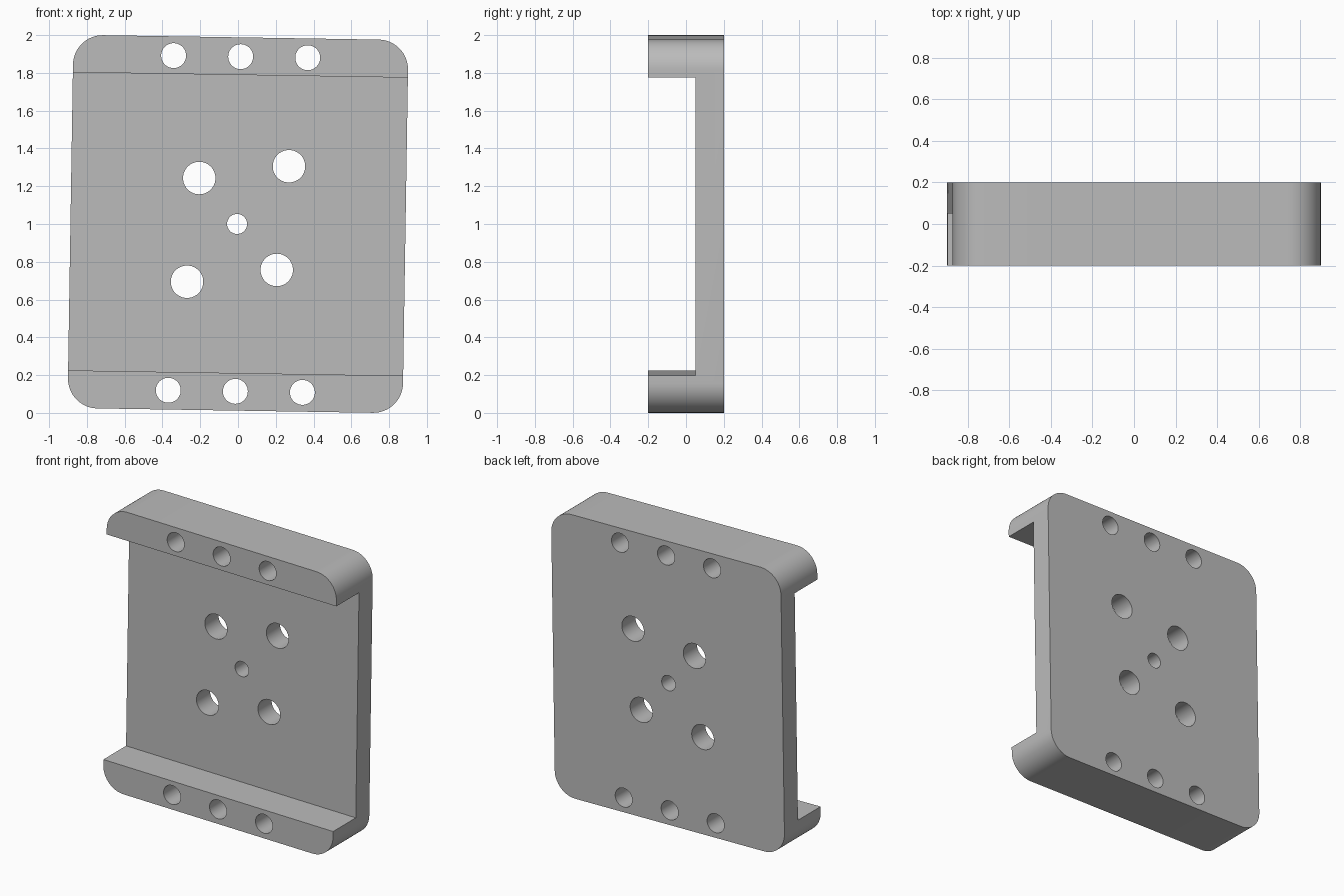
import bpy, bmesh, math
from mathutils import Matrix, Vector

if "Cube" in bpy.data.objects:
    bpy.data.objects.remove(bpy.data.objects["Cube"])

HALF_W, HALF_H, RADIUS = 0.887, 0.988, 0.158
BACK, FRONT, FLOOR = 0.2, -0.2, 0.05
LIP = 0.789                      # height of the inner lip edges from centre
TILT = 0.0159                    # slight turn of the whole plate

grey = bpy.data.materials.new("plain grey")
grey.diffuse_color = (0.5, 0.5, 0.5, 1)
grey.use_nodes = True
grey.node_tree.nodes["Principled BSDF"].inputs["Base Color"].default_value = grey.diffuse_color


def make_object(name, bm):
    bmesh.ops.recalc_face_normals(bm, faces=bm.faces)
    mesh = bpy.data.meshes.new(name)
    bm.to_mesh(mesh)
    bm.free()
    mesh.materials.append(grey)
    ob = bpy.data.objects.new(name, mesh)
    bpy.context.collection.objects.link(ob)
    return ob


def cut(target, cutter):
    mod = target.modifiers.new("cut", 'BOOLEAN')
    mod.operation = 'DIFFERENCE'
    mod.solver = 'EXACT'
    mod.object = cutter
    bpy.context.view_layer.objects.active = target
    bpy.ops.object.modifier_apply(modifier=mod.name)
    bpy.data.objects.remove(cutter)


# Rounded block
bm = bmesh.new()
outline = []
for i, (sx, sz) in enumerate([(1, 1), (-1, 1), (-1, -1), (1, -1)]):
    for k in range(17):
        a = math.pi / 2 * (i + k / 16)
        outline.append(bm.verts.new((sx * (HALF_W - RADIUS) + RADIUS * math.cos(a), FRONT,
                                     sz * (HALF_H - RADIUS) + RADIUS * math.sin(a))))
face = bm.faces.new(outline)
ext = bmesh.ops.extrude_face_region(bm, geom=[face])
bmesh.ops.translate(bm, vec=(0, BACK - FRONT, 0),
                    verts=[v for v in ext["geom"] if isinstance(v, bmesh.types.BMVert)])
plate = make_object("mounting_plate", bm)

# Wide channel across the front, leaving a lip at top and bottom
bm = bmesh.new()
bmesh.ops.create_cube(bm, size=1, matrix=Matrix.Translation((0, FLOOR - 0.5, 0))
                      @ Matrix.Diagonal((3, 1, 2 * LIP, 1)))
cut(plate, make_object("channel_cutter", bm))

# Through holes: lip rows, four large ones and the small centre one
holes = [(x, z, 0.066) for x in (-0.355, 0, 0.355) for z in (-0.886, 0.886)]
holes += [(s * x, s * z, 0.086) for x, z in ((0.265, 0.31), (-0.209, 0.24)) for s in (1, -1)]
holes.append((-0.005, 0, 0.053))
bm = bmesh.new()
for x, z, r in holes:
    bmesh.ops.create_cone(bm, cap_ends=True, segments=48, radius1=r, radius2=r, depth=1,
                          matrix=Matrix.Translation((x, 0, z)) @ Matrix.Rotation(math.pi / 2, 4, 'X'))
cut(plate, make_object("hole_cutter", bm))

# Stand the plate on the ground with its slight turn
plate.location = (0, 0, 1)
plate.rotation_euler = (0, TILT, 0)
bpy.ops.object.select_all(action='DESELECT')
plate.select_set(True)
bpy.context.view_layer.objects.active = plate
bpy.ops.object.shade_smooth_by_angle(angle=math.radians(30))
